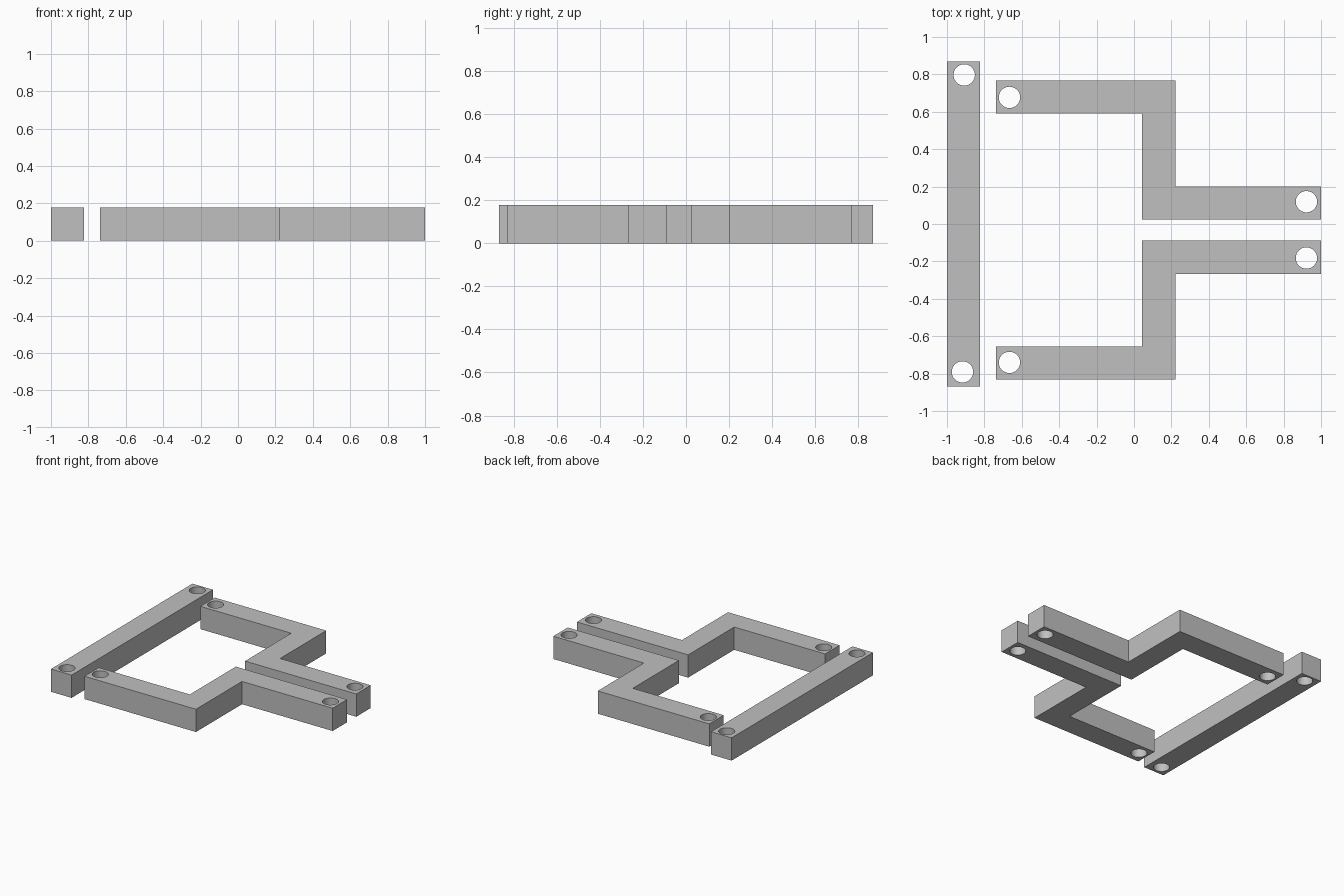
import bpy, bmesh, math

if "Cube" in bpy.data.objects:
    bpy.data.objects.remove(bpy.data.objects["Cube"])

HEIGHT = 0.177
HOLE_RADIUS = 0.057

grey = bpy.data.materials.new("grey")
grey.diffuse_color = (0.53, 0.53, 0.53, 1)
grey.use_nodes = True
grey.node_tree.nodes["Principled BSDF"].inputs["Base Color"].default_value = grey.diffuse_color


def drilled_bar(name, outline, holes):
    """Extrude a flat outline upward and drill round through-holes."""
    bm = bmesh.new()
    face = bm.faces.new([bm.verts.new((x, y, 0)) for x, y in outline])
    top = bmesh.ops.extrude_face_region(bm, geom=[face])["geom"]
    bmesh.ops.translate(bm, vec=(0, 0, HEIGHT),
                        verts=[v for v in top if isinstance(v, bmesh.types.BMVert)])
    bmesh.ops.recalc_face_normals(bm, faces=bm.faces)
    mesh = bpy.data.meshes.new(name)
    bm.to_mesh(mesh)
    bm.free()
    mesh.materials.append(grey)
    bar = bpy.data.objects.new(name, mesh)
    bpy.context.collection.objects.link(bar)

    for x, y in holes:
        bpy.ops.mesh.primitive_cylinder_add(vertices=48, radius=HOLE_RADIUS,
                                            depth=HEIGHT * 2, location=(x, y, HEIGHT / 2))
        cutter = bpy.context.object
        cutter.name = "hole_cutter"
        cutter.hide_render = True
        cutter.data.materials.append(grey)
        bpy.ops.object.select_all(action="DESELECT")
        bpy.context.view_layer.objects.active = bar
        bar.select_set(True)
        cut = bar.modifiers.new("hole", "BOOLEAN")
        cut.operation = "DIFFERENCE"
        cut.solver = "EXACT"
        cut.object = cutter
        bpy.ops.object.modifier_apply(modifier=cut.name)
        bpy.data.objects.remove(cutter, do_unlink=True)
    bpy.ops.object.shade_smooth_by_angle(angle=math.radians(30))
    return bar


def cranked_outline(outer, inner, tail_outer, tail_inner):
    """Z-shaped outline: arm on the left, crank in the middle, tail on the right."""
    return [(-0.738, outer), (0.221, outer), (0.221, tail_outer), (1.0, tail_outer),
            (1.0, tail_inner), (0.044, tail_inner), (0.044, inner), (-0.738, inner)]


# Straight link on the left
drilled_bar("straight_link",
            [(-1, -0.868), (-0.823, -0.868), (-0.823, 0.868), (-1, 0.868)],
            [(-0.908, 0.797), (-0.917, -0.791)])

# Two cranked links facing each other
drilled_bar("back_cranked_link", cranked_outline(0.768, 0.591, 0.201, 0.024),
            [(-0.666, 0.677), (0.922, 0.119)])
drilled_bar("front_cranked_link", cranked_outline(-0.832, -0.655, -0.266, -0.089),
            [(-0.666, -0.740), (0.922, -0.182)])
